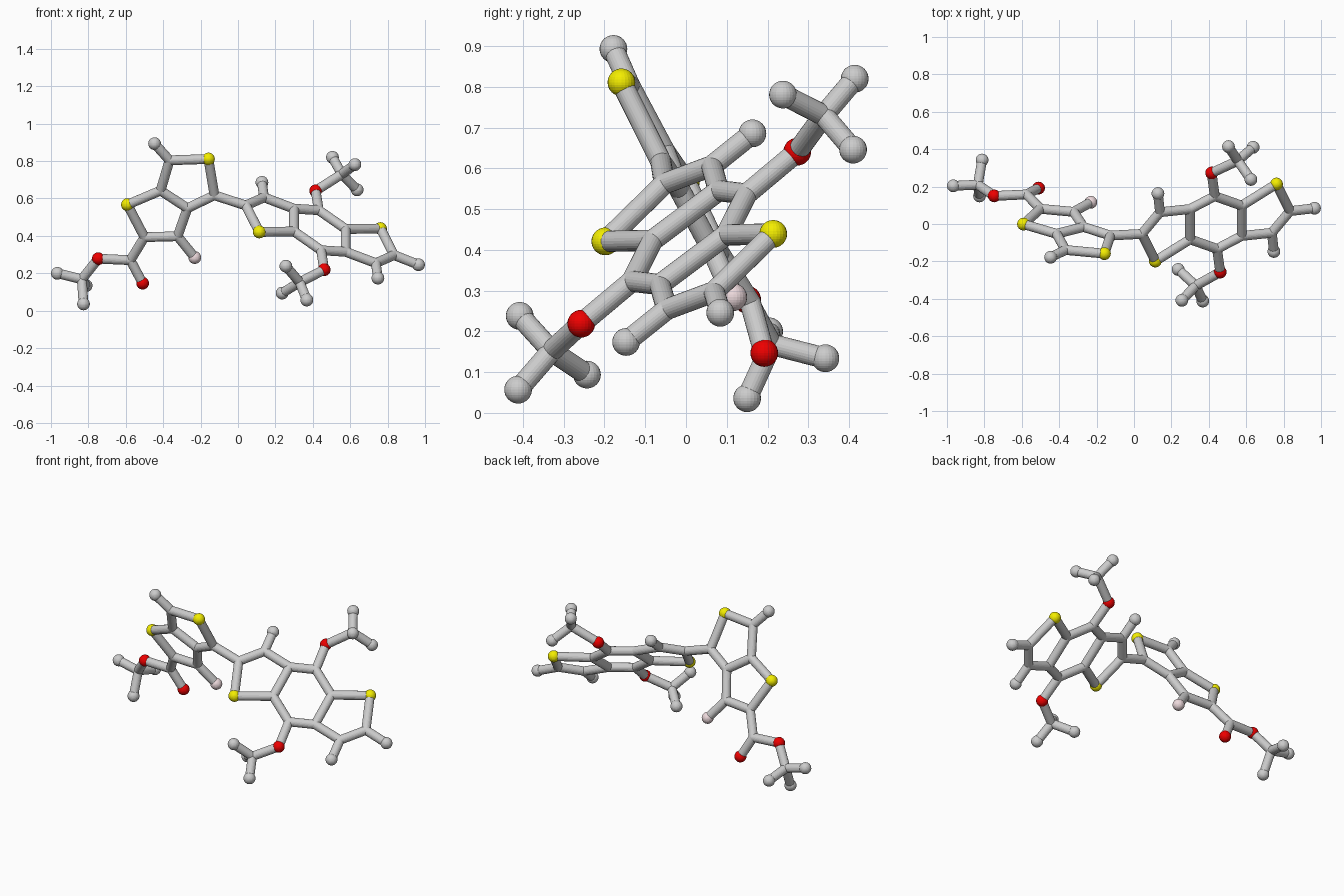
import bpy
from mathutils import Vector

if "Cube" in bpy.data.objects:
    bpy.data.objects.remove(bpy.data.objects["Cube"])

ATOM_R, BOND_R = 0.034, 0.026
atoms, bonds = {}, []


def colour(name, rgb):
    m = bpy.data.materials.new(name)
    m.diffuse_color = (*rgb, 1)
    m.use_nodes = True
    m.node_tree.nodes["Principled BSDF"].inputs["Base Color"].default_value = m.diffuse_color
    return m


YELLOW = colour("yellow", (0.9, 0.85, 0.0))
RED = colour("red", (0.85, 0.0, 0.0))
PINK = colour("pink", (0.85, 0.7, 0.72))


def atom(key, pos, mat=None):
    atoms[key] = (Vector(pos), mat)


def chain(text):
    keys = text.split()
    bonds.extend(zip(keys, keys[1:]))


def left(x, z):
    """Point on the plane of the left ring pair."""
    return (x, 0.243 - 0.51 * z - 0.077 * x, z)


def right(x, y):
    """Point on the plane of the right ring trio."""
    return (x, y, 0.6216 - 0.455 * x + 0.752 * y)


# Left fused rings
atom("top_tip", left(-0.446, 0.893))
atom("la", left(-0.366, 0.804))
atom("upper_sulphur", left(-0.158, 0.811), YELLOW)
atom("lb", left(-0.126, 0.617))
atom("lc", left(-0.27, 0.548))
atom("ld", left(-0.414, 0.642))
atom("side_sulphur", left(-0.591, 0.567), YELLOW)
atom("le", left(-0.5, 0.393))
atom("lf", left(-0.323, 0.398))
atom("pink_tip", left(-0.231, 0.284), PINK)
chain("top_tip la upper_sulphur lb lc ld la")
chain("ld side_sulphur le lf lc")
chain("lf pink_tip")

# Ester tail with its three-pronged end
atom("ester", (-0.575, 0.158, 0.27))
atom("ester_oxygen_low", (-0.51, 0.192, 0.147), RED)
atom("ester_oxygen_out", (-0.747, 0.15, 0.278), RED)
atom("ester_hub", (-0.835, 0.21, 0.168))
atom("ester_prong_a", (-0.966, 0.204, 0.2))
atom("ester_prong_b", (-0.826, 0.15, 0.036))
atom("ester_prong_c", (-0.812, 0.342, 0.134))
chain("le ester ester_oxygen_low")
chain("ester ester_oxygen_out ester_hub")

# Right fused rings: one half, then its point reflection through the centre
CENTRE = Vector((0.438, 0.008, 0.43))
half = {
    "link": (right(0.042, -0.053), None),
    "arm": (right(0.139, 0.063), None),
    "arm_tip": (right(0.128, 0.163), None),
    "sulphur": (right(0.114, -0.198), YELLOW),
    "join_a": (right(0.3, 0.08), None),
    "join_b": (right(0.3, -0.082), None),
    "peak": (right(0.432, 0.149), None),
    "oxygen": ((0.415, 0.273, 0.641), RED),
}
for key, (p, mat) in half.items():
    atom("near_" + key, p, mat)
    atom("far_" + key, 2 * CENTRE - Vector(p), mat)
for s in ("near_", "far_"):
    chain(" ".join(s + k for k in "link arm join_a join_b sulphur link".split()))
    chain(f"{s}arm {s}arm_tip")
    chain(f"{s}join_a {s}peak {s}oxygen {s}hub")
chain("near_peak far_join_b")
chain("far_peak near_join_b")
chain("lb near_link")
atom("end_tip", right(0.965, 0.084))
chain("far_link end_tip")

# Three-pronged ends of the two side groups
atom("near_hub", (0.555, 0.338, 0.73))
atom("near_prong_a", (0.505, 0.414, 0.82))
atom("near_prong_b", (0.625, 0.238, 0.781))
atom("near_prong_c", (0.637, 0.41, 0.646))
atom("far_hub", (0.33, -0.33, 0.152))
atom("far_prong_a", (0.368, -0.412, 0.057))
atom("far_prong_b", (0.236, -0.243, 0.094))
atom("far_prong_c", (0.256, -0.408, 0.238))
for g in ("ester", "near", "far"):
    for k in "abc":
        chain(f"{g}_hub {g}_prong_{k}")

# Balls: full size for tips and coloured atoms, bond size at plain joints
for key, (p, mat) in atoms.items():
    big = mat or "tip" in key or "prong" in key
    bpy.ops.mesh.primitive_uv_sphere_add(segments=24, ring_count=16, location=p,
                                         radius=ATOM_R if big else BOND_R)
    ob = bpy.context.object
    ob.name = key if big else "joint_" + key
    if mat:
        ob.data.materials.append(mat)

# Bonds: straight rods between ball centres
for a, b in bonds:
    p, q = atoms[a][0], atoms[b][0]
    d = q - p
    bpy.ops.mesh.primitive_cylinder_add(vertices=24, radius=BOND_R, depth=d.length,
                                        location=(p + q) / 2,
                                        rotation=d.to_track_quat("Z", "Y").to_euler())
    bpy.context.object.name = f"bond_{a}_{b}"
